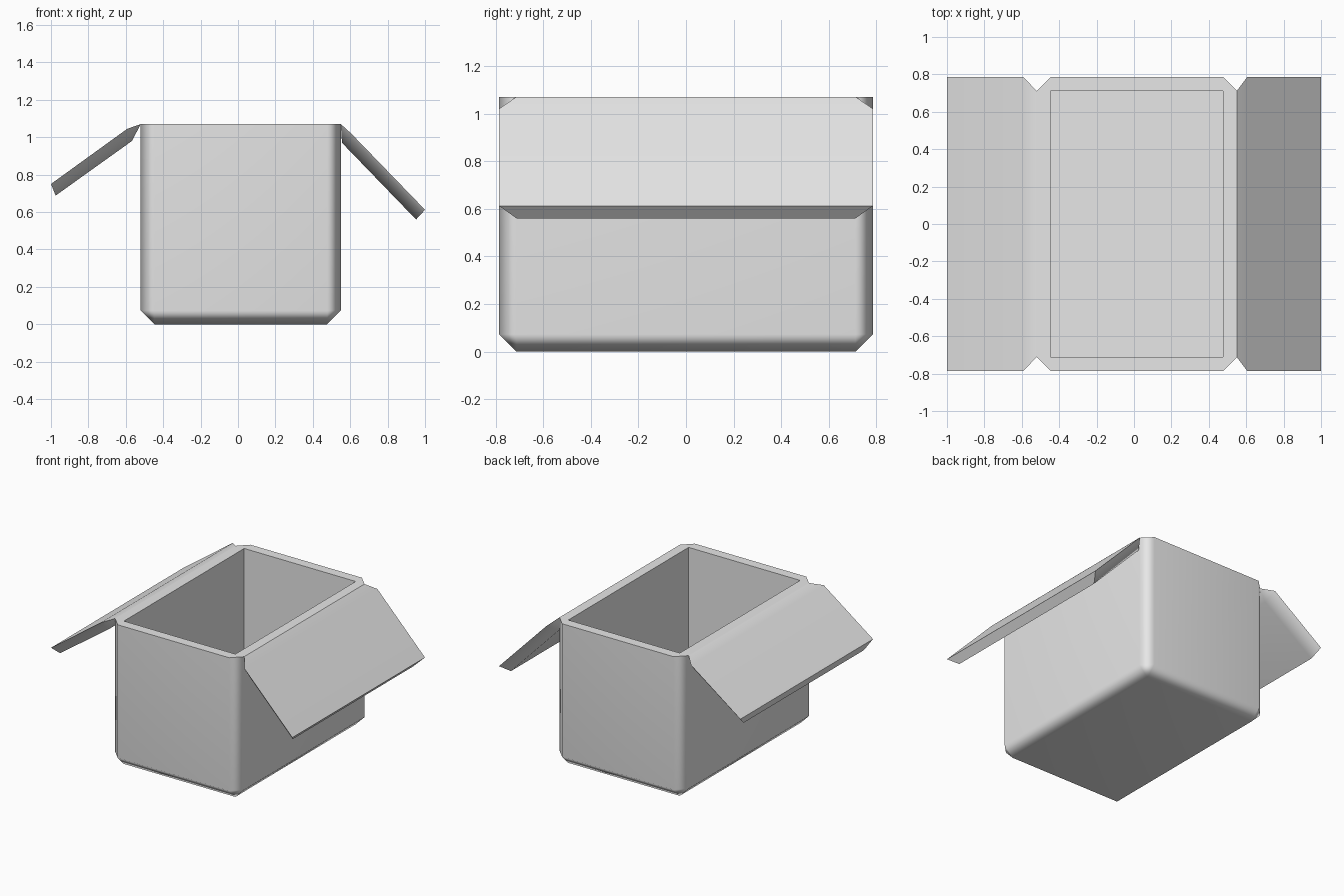
import bpy, bmesh, math

cube = bpy.data.objects.get("Cube")
if cube:
    bpy.data.objects.remove(cube, do_unlink=True)

grey = bpy.data.materials.new("light_grey")
grey.use_nodes = True
GREY = (0.8, 0.8, 0.8, 1)
grey.diffuse_color = GREY
grey.node_tree.nodes["Principled BSDF"].inputs["Base Color"].default_value = GREY

LEFT, RIGHT, DEPTH, HEIGHT = 0.55, -0.52, 0.785, 1.07
CUT = 0.073   # chamfer size and wall thickness


def finish(name, bm):
    """Turn a bmesh into a smooth-shaded object with weighted normals."""
    bmesh.ops.recalc_face_normals(bm, faces=bm.faces)
    mesh = bpy.data.meshes.new(name)
    bm.to_mesh(mesh)
    bm.free()
    mesh.materials.append(grey)
    obj = bpy.data.objects.new(name, mesh)
    bpy.context.collection.objects.link(obj)
    bpy.ops.object.select_all(action='DESELECT')
    obj.select_set(True)
    bpy.context.view_layer.objects.active = obj
    bpy.ops.object.shade_smooth_by_angle(angle=math.radians(60))
    mod = obj.modifiers.new("weighted_normals", 'WEIGHTED_NORMAL')
    mod.keep_sharp = True
    return obj


def make_box():
    bm = bmesh.new()
    cx, hx = (LEFT + RIGHT) / 2, (LEFT - RIGHT) / 2
    corners = [(1, 1), (-1, 1), (-1, -1), (1, -1)]

    def rectangle(z):
        return [bm.verts.new((cx + sx * (hx - CUT), sy * (DEPTH - CUT), z))
                for sx, sy in corners]

    def octagon(z):
        ring = []
        for sx, sy in corners:
            pair = [(cx + sx * hx, sy * (DEPTH - CUT), z),
                    (cx + sx * (hx - CUT), sy * DEPTH, z)]
            ring += [bm.verts.new(p) for p in (pair if sx * sy > 0 else pair[::-1])]
        return ring

    def bridge(a, b):
        n = len(a)
        for i in range(n):
            j = (i + 1) % n
            bm.faces.new((a[i], a[j], b[j], b[i]))

    def corner_bridge(rect, octa):
        for i in range(4):
            j = (i + 1) % 4
            bm.faces.new((rect[i], octa[2 * i], octa[2 * i + 1]))
            bm.faces.new((rect[i], octa[2 * i + 1], octa[2 * j], rect[j]))

    base, low, top = rectangle(0), octagon(CUT), octagon(HEIGHT)
    rim, floor = rectangle(HEIGHT), rectangle(CUT)
    bm.faces.new(base)
    corner_bridge(base, low)      # chamfered bottom
    bridge(low, top)              # outer walls
    corner_bridge(rim, top)       # flat rim
    bridge(rim, floor)            # inner walls
    bm.faces.new(floor)
    return finish("box_body", bm)


def make_flap(name, profile):
    """Profile order: hinge, shoulder, tip top, tip bottom, underside."""
    bm = bmesh.new()
    narrow = DEPTH - CUT
    widths = (narrow, DEPTH, DEPTH, narrow, narrow)
    front, back = [[bm.verts.new((x, side * w, z))
                    for (x, z), w in zip(profile, widths)] for side in (-1, 1)]
    for i in range(5):
        j = (i + 1) % 5
        bm.faces.new((front[i], front[j], back[j], back[i]))
    for end in (front, back):
        bm.faces.new(end[1:])
        bm.faces.new((end[0], end[1], end[4]))
    return finish(name, bm)


make_box()
make_flap("left_flap", [(LEFT, HEIGHT), (0.605, 1.02), (1.0, 0.612),
                        (0.952, 0.56), (0.556, 0.97)])
make_flap("right_flap", [(RIGHT, HEIGHT), (-0.592, 1.045), (-1.0, 0.75),
                         (-0.975, 0.688), (-0.567, 0.98)])
